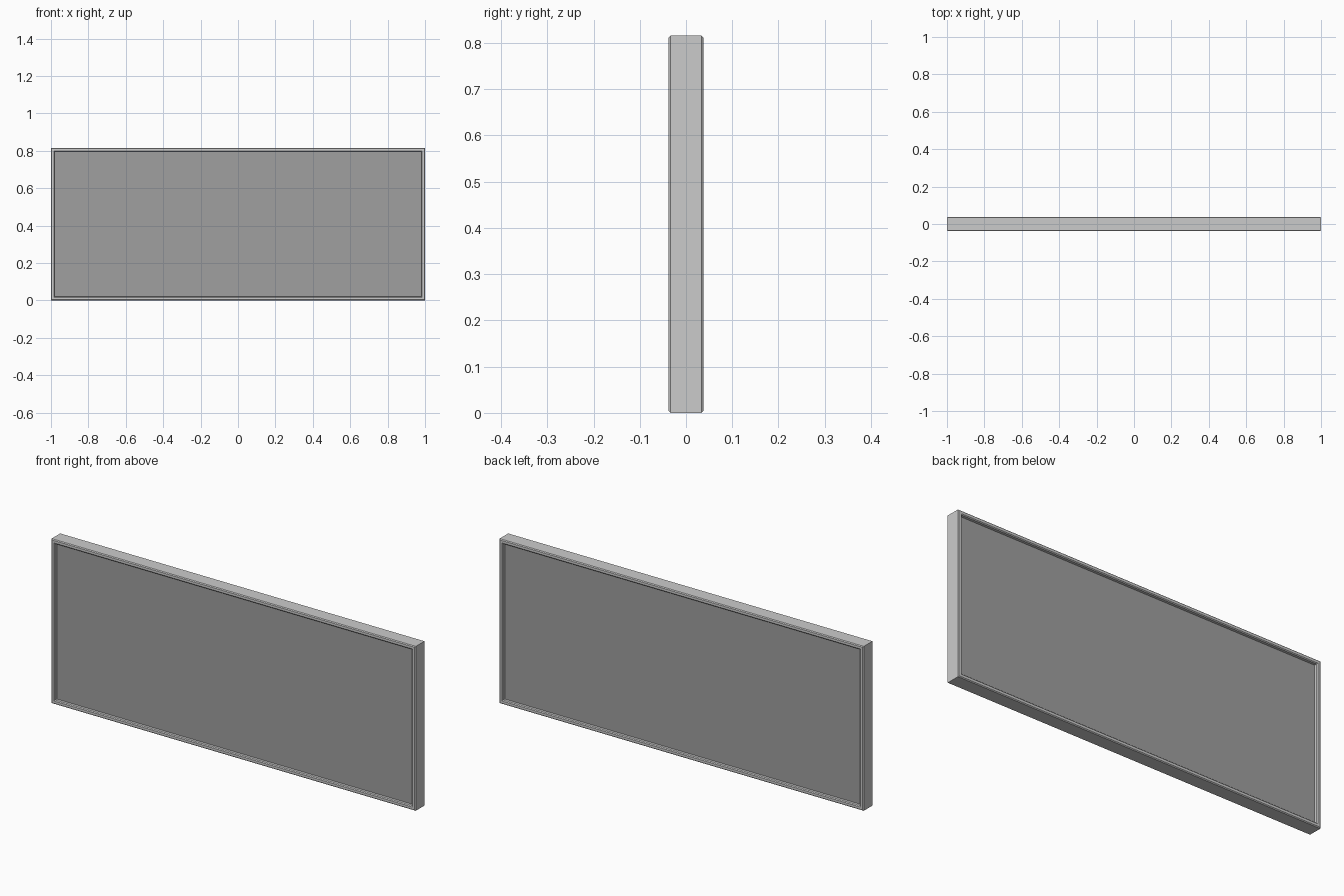
import bpy
import bmesh

if "Cube" in bpy.data.objects:
    bpy.data.objects.remove(bpy.data.objects["Cube"])

W, H, D = 1.0, 0.816, 0.0375   # half width, height, half depth
RIM, C = 0.02, 0.004           # rim width, chamfer
RECESS = 0.017


def finish(bm, name):
    bmesh.ops.recalc_face_normals(bm, faces=bm.faces[:])
    mesh = bpy.data.meshes.new(name)
    bm.to_mesh(mesh)
    bm.free()
    obj = bpy.data.objects.new(name, mesh)
    bpy.context.collection.objects.link(obj)
    return obj


# Mitred frame: chamfered section (inset from outer edge, depth) swept round the rectangle
section = [(0, -D + C), (C, -D), (RIM - C, -D), (RIM, -D + C),
           (RIM, D - C), (RIM - C, D), (C, D), (0, D - C)]
bm = bmesh.new()
rings = []
for sx, top in ((-1, False), (1, False), (1, True), (-1, True)):
    rings.append([bm.verts.new((sx * (W - i), y, H - i if top else i))
                  for i, y in section])
n = len(section)
for k in range(4):
    a, b = rings[k], rings[(k + 1) % 4]
    for j in range(n):
        m = (j + 1) % n
        bm.faces.new((a[j], a[m], b[m], b[j]))
finish(bm, "frame")

# Recessed panel, visible on both sides, edges tucked into the frame
bm = bmesh.new()
bmesh.ops.create_cube(bm, size=1)
tuck = RIM - 0.003
bmesh.ops.scale(bm, vec=(2 * (W - tuck), 2 * (D - RECESS), H - 2 * tuck), verts=bm.verts)
bmesh.ops.translate(bm, vec=(0, 0, H / 2), verts=bm.verts)
panel = finish(bm, "panel")
mat = bpy.data.materials.new("dark_grey")
mat.diffuse_color = (0.35, 0.35, 0.35, 1)
mat.use_nodes = True
mat.node_tree.nodes["Principled BSDF"].inputs["Base Color"].default_value = mat.diffuse_color
panel.data.materials.append(mat)
